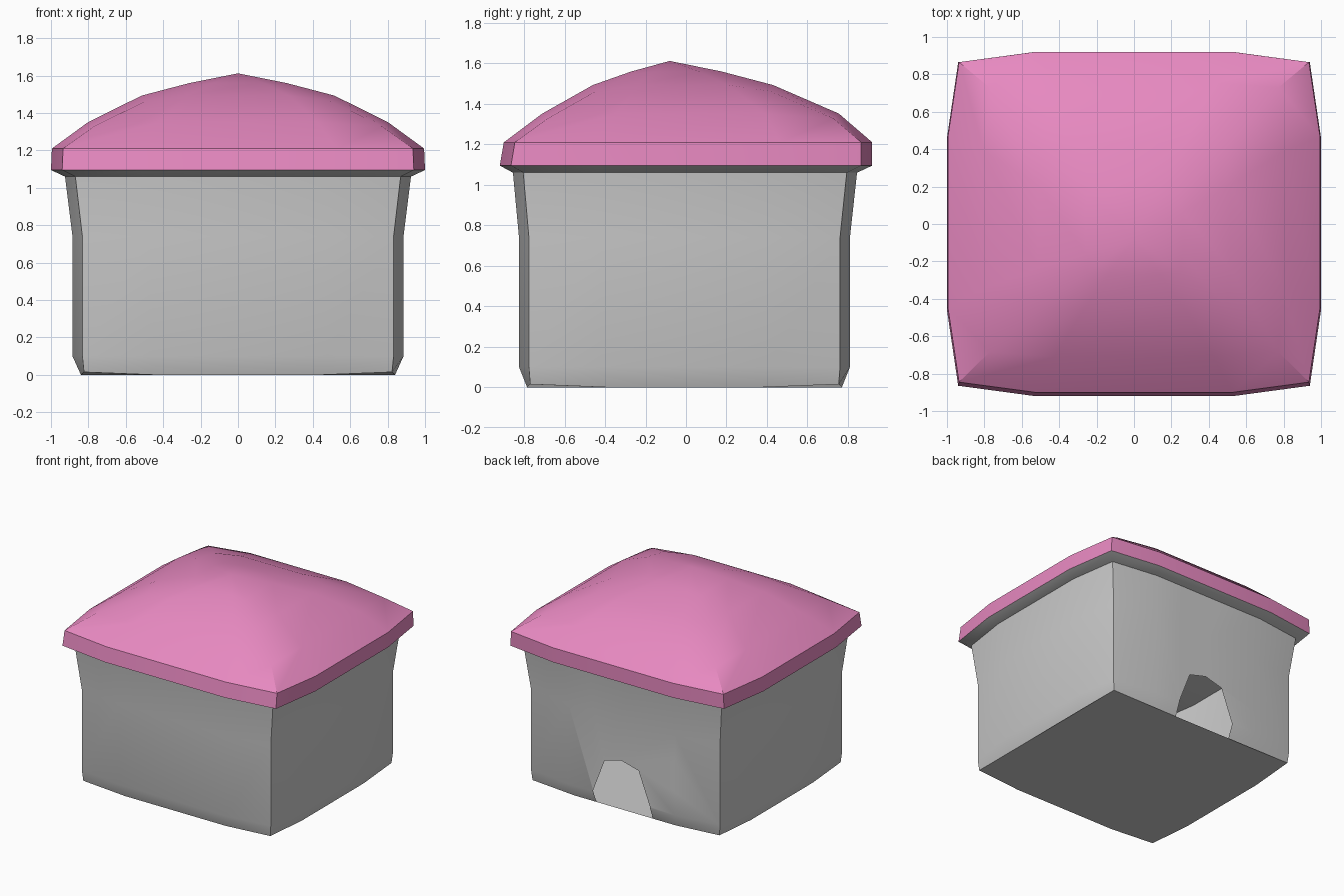
import bpy, bmesh, math
from mathutils import Vector

if "Cube" in bpy.data.objects:
    bpy.data.objects.remove(bpy.data.objects["Cube"])


def ring(bm, x, y0, y1, z, k=0.94, drop=0.0):
    """Bulging square loop of 12 points; corners pulled in by k and shifted down."""
    cy, hy = (y0 + y1) / 2, (y1 - y0) / 2
    q = [(k, -k, -drop), (1, -0.5, 0), (1, 0.5, 0), (k, k, -drop), (0.53, 1, 0), (-0.53, 1, 0),
         (-k, k, -drop), (-1, 0.5, 0), (-1, -0.5, 0), (-k, -k, -drop), (-0.53, -1, 0), (0.53, -1, 0)]
    return [bm.verts.new((a * x, cy + b * hy, z + c)) for a, b, c in q]


def loft(bm, rings):
    for lo, hi in zip(rings, rings[1:]):
        for i in range(12):
            j = (i + 1) % 12
            bm.faces.new((lo[i], lo[j], hi[j], hi[i]))


def finish(bm, name, mat=None):
    me = bpy.data.meshes.new(name)
    bm.to_mesh(me)
    bm.free()
    ob = bpy.data.objects.new(name, me)
    bpy.context.collection.objects.link(ob)
    if mat:
        me.materials.append(mat)
    bpy.ops.object.select_all(action='DESELECT')
    ob.select_set(True)
    bpy.context.view_layer.objects.active = ob
    bpy.ops.object.shade_smooth_by_angle(angle=math.radians(35))
    return ob


# Hollow body with flared top
bm = bmesh.new()
rows = [ring(bm, 0.84, -0.785, 0.77, 0.0, 0.98, -0.015),
        ring(bm, 0.885, -0.825, 0.81, 0.10),
        ring(bm, 0.885, -0.825, 0.81, 0.74),
        ring(bm, 0.925, -0.855, 0.845, 1.06)]
loft(bm, rows)
bm.faces.new(list(reversed(rows[0])))

# Arched doorway cut in the middle of the back wall
bm.normal_update()
arch = [(0.25, -0.1), (0.25, 0.11), (0.15, 0.37), (0, 0.41),
        (-0.15, 0.37), (-0.25, 0.11), (-0.25, -0.1)]
inside = [f for f in bm.faces if f.normal.y > 0.8 and abs(f.calc_center_median().x) < 0.1]
for (xa, za), (xb, zb) in zip(arch, arch[1:]):
    co = Vector((xa, 0, za))
    no = Vector((zb - za, 0, xa - xb)).normalized()
    geom = set(inside)
    for f in inside:
        geom.update(f.edges)
        geom.update(f.verts)
    out = bmesh.ops.bisect_plane(bm, geom=list(geom), plane_co=co, plane_no=no, dist=1e-5)
    inside = [f for f in out['geom'] if isinstance(f, bmesh.types.BMFace)
              and (f.calc_center_median() - co).dot(no) < 0]
bmesh.ops.delete(bm, geom=inside, context='FACES')
finish(bm, "body")

# Grey eaves closing the body under the lid
bm = bmesh.new()
rows = [ring(bm, 0.925, -0.855, 0.845, 1.06), ring(bm, 1.0, -0.92, 0.92, 1.095)]
loft(bm, rows)
bm.faces.new(list(reversed(rows[0])))
finish(bm, "eaves")

# Pink domed lid, its peak slightly towards the front
pink = bpy.data.materials.new("pink")
pink.diffuse_color = (0.80, 0.25, 0.53, 1)
pink.use_nodes = True
pink.node_tree.nodes["Principled BSDF"].inputs["Base Color"].default_value = pink.diffuse_color
bm = bmesh.new()
rows = [ring(bm, 1.0, -0.92, 0.92, 1.095),
        ring(bm, 0.995, -0.90, 0.92, 1.21),
        ring(bm, 0.80, -0.71, 0.755, 1.352, 0.965, 0.025),
        ring(bm, 0.515, -0.46, 0.43, 1.493, 0.965, 0.03),
        ring(bm, 0.26, -0.27, 0.175, 1.56, 0.95, 0.015)]
loft(bm, rows)
peak = bm.verts.new((0, -0.08, 1.612))
for i in range(12):
    bm.faces.new((rows[-1][i], rows[-1][(i + 1) % 12], peak))
finish(bm, "lid", pink)
